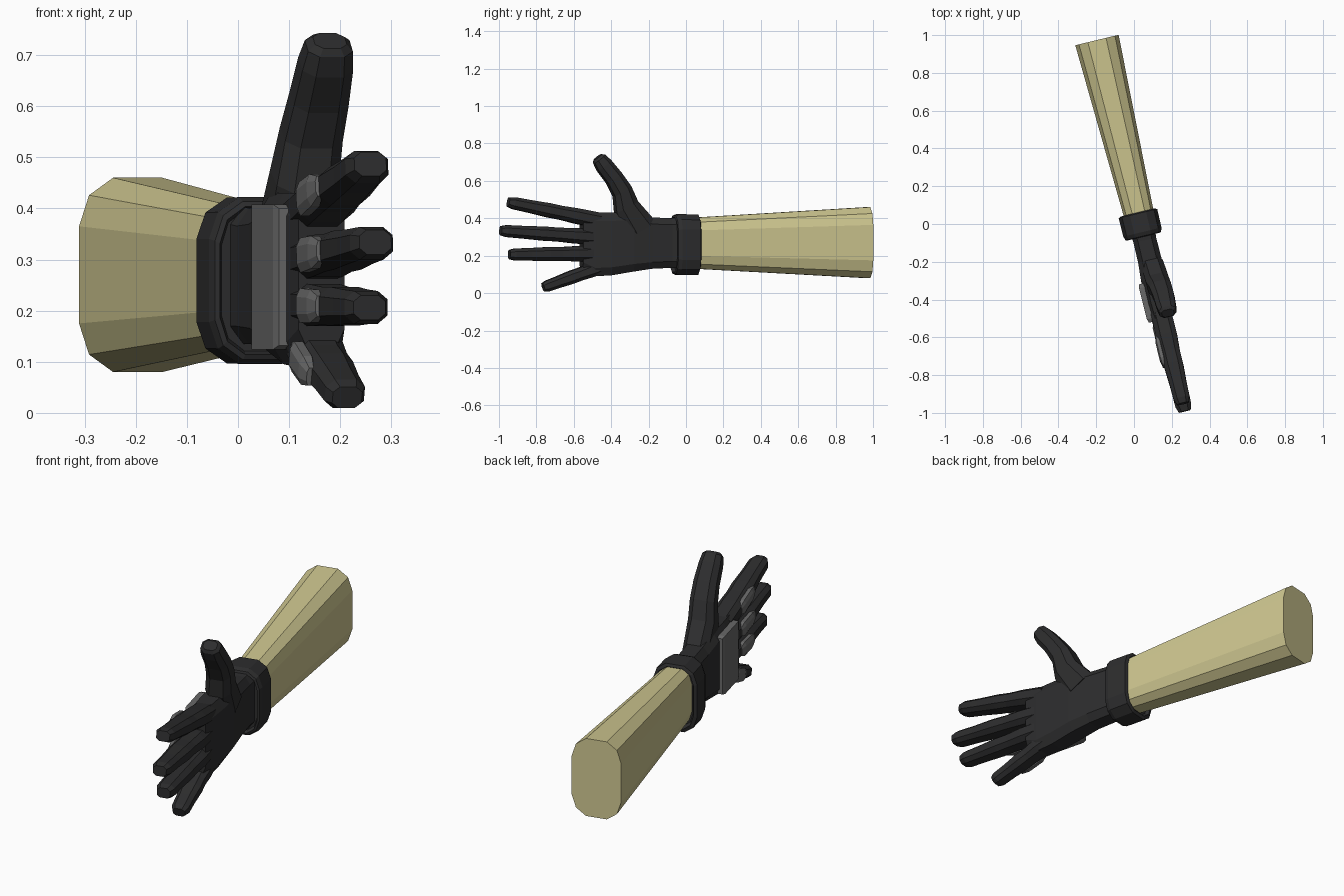
import bpy, bmesh, math
from mathutils import Vector

if "Cube" in bpy.data.objects:
    bpy.data.objects.remove(bpy.data.objects["Cube"])

# Slanted frame: s runs along the arm towards the fingertips, w across the hand, z up
ORIGIN = Vector((0.03, 0, 0))
S = Vector((0.234, -0.972, 0))
W = Vector((0.972, 0.234, 0))
Z = Vector((0, 0, 1))

# Quarter cross-sections (mirrored into full rings)
BOX = [(1, 1)]
OCT = [(1, .5), (.55, 1)]
PALM = [(1, .74), (.6, 1)]
ROUND = [(1, .5), (.83, .82), (.42, 1)]


def material(name, rgb):
    m = bpy.data.materials.new(name)
    m.diffuse_color = (*rgb, 1)
    m.use_nodes = True
    m.node_tree.nodes["Principled BSDF"].inputs["Base Color"].default_value = m.diffuse_color
    return m


TAN = material("tan_sleeve", (0.62, 0.57, 0.28))
BLACK = material("black_glove", (0.026, 0.026, 0.027))
GREY = material("grey_guard", (0.14, 0.14, 0.14))


def loft(name, sections, quarter, mat):
    """Skin rings given as (s, z, w, half_w, half_h, tilt in degrees)."""
    flip = quarter[::-1]
    ring = (quarter + [(-x, y) for x, y in flip]
            + [(-x, -y) for x, y in quarter] + [(x, -y) for x, y in flip])
    bm = bmesh.new()
    rings = []
    for s, z, w, hw, hh, tilt in sections:
        a = math.radians(tilt)
        up = Z * math.cos(a) - S * math.sin(a)
        c = ORIGIN + S * s + W * w + Z * z
        rings.append([bm.verts.new(c + W * hw * x + up * hh * y) for x, y in ring])
    n = len(ring)
    for r0, r1 in zip(rings, rings[1:]):
        for i in range(n):
            j = (i + 1) % n
            bm.faces.new((r0[i], r0[j], r1[j], r1[i]))
    bm.faces.new(rings[0])
    bm.faces.new(rings[-1][::-1])
    bmesh.ops.recalc_face_normals(bm, faces=bm.faces)
    me = bpy.data.meshes.new(name)
    bm.to_mesh(me)
    bm.free()
    me.materials.append(mat)
    ob = bpy.data.objects.new(name, me)
    bpy.context.collection.objects.link(ob)
    return ob


# Sleeve and cuff (cuff has recessed ends)
loft("sleeve", [(-1.0, .27, .008, .118, .19, 0), (.0, .267, .008, .078, .134, 0)], ROUND, TAN)
loft("cuff", [(-.045, .26, .004, .082, .138, 0), (-.062, .26, .004, .09, .148, 0),
              (-.056, .259, .004, .105, .162, 0), (.045, .259, .004, .104, .163, 0),
              (.066, .259, .004, .097, .155, 0), (.07, .259, .004, .088, .145, 0),
              (.05, .259, .004, .08, .138, 0)], ROUND, BLACK)

# Palm
hand = loft("hand", [
    (s, (z0 + z1) / 2, (w0 + w1) / 2, (w1 - w0) / 2, (z1 - z0) / 2, 0)
    for s, z0, z1, w0, w1 in [
        (.03, .135, .405, -.06, .075), (.09, .135, .40, -.055, .068),
        (.2, .13, .405, -.056, .07), (.3, .115, .43, -.064, .074),
        (.42, .095, .43, -.066, .066), (.51, .09, .43, -.06, .056),
        (.575, .125, .425, -.048, .045)]], PALM, BLACK)

# Thumb
parts = [loft("thumb", [
    (.25, .34, .015, .06, .085, 60), (.335, .46, .022, .062, .066, 62),
    (.36, .545, .03, .058, .052, 58), (.405, .615, .035, .055, .046, 52),
    (.46, .683, .035, .051, .044, 52), (.486, .718, .035, .045, .036, 52),
    (.494, .728, .035, .032, .024, 52)], OCT, BLACK)]

# Fingers: base (s, z), tip (s, z), size, knuckle pad start and end along s
FINGERS = {
    "index": ((.48, .388), (.978, .487), 1.0, .60, .76),
    "middle": ((.48, .298), (1.02, .334), 1.0, .60, .77),
    "ring": ((.48, .212), (.972, .206), 1.0, .60, .76),
    "little": ((.44, .152), (.785, .03), .92, .53, .67),
}
PROFILE = [(0, .054, .042), (.25, .056, .041), (.42, .05, .037), (.56, .051, .038),
           (.76, .045, .034), (.94, .043, .032), (1, .032, .024)]

for label, ((s0, z0), (s1, z1), k, p0, p1) in FINGERS.items():
    tilt = math.degrees(math.atan2(z1 - z0, s1 - s0))
    parts.append(loft(label + "_finger", [
        (s0 + t * (s1 - s0), z0 + t * (z1 - z0), 0, hw * k, hh * k, tilt)
        for t, hw, hh in PROFILE], OCT, BLACK))
    # Knuckle pad on the back of the finger
    pad = []
    for f, hw, hh in [(0, .008, .022), (.2, .016, .034), (.75, .016, .032), (1, .008, .02)]:
        s = p0 + f * (p1 - p0)
        z = z0 + (s - s0) / (s1 - s0) * (z1 - z0)
        pad.append((s, z, -.05 * k, hw, hh * k, tilt))
    loft(label + "_knuckle_pad", pad, OCT, GREY)

# Guard plate on the back of the hand
loft("back_plate", [(.31, .266, -.066, .012, .136, 0), (.33, .266, -.066, .017, .142, 0),
                    (.50, .266, -.063, .018, .142, 0), (.52, .266, -.062, .012, .134, 0)], BOX, GREY)

# Weld thumb and fingers into one glove surface
bpy.context.view_layer.objects.active = hand
for p in parts:
    m = hand.modifiers.new("weld", "BOOLEAN")
    m.operation = "UNION"
    m.solver = "EXACT"
    m.object = p
    bpy.ops.object.modifier_apply(modifier=m.name)
    bpy.data.objects.remove(p)
